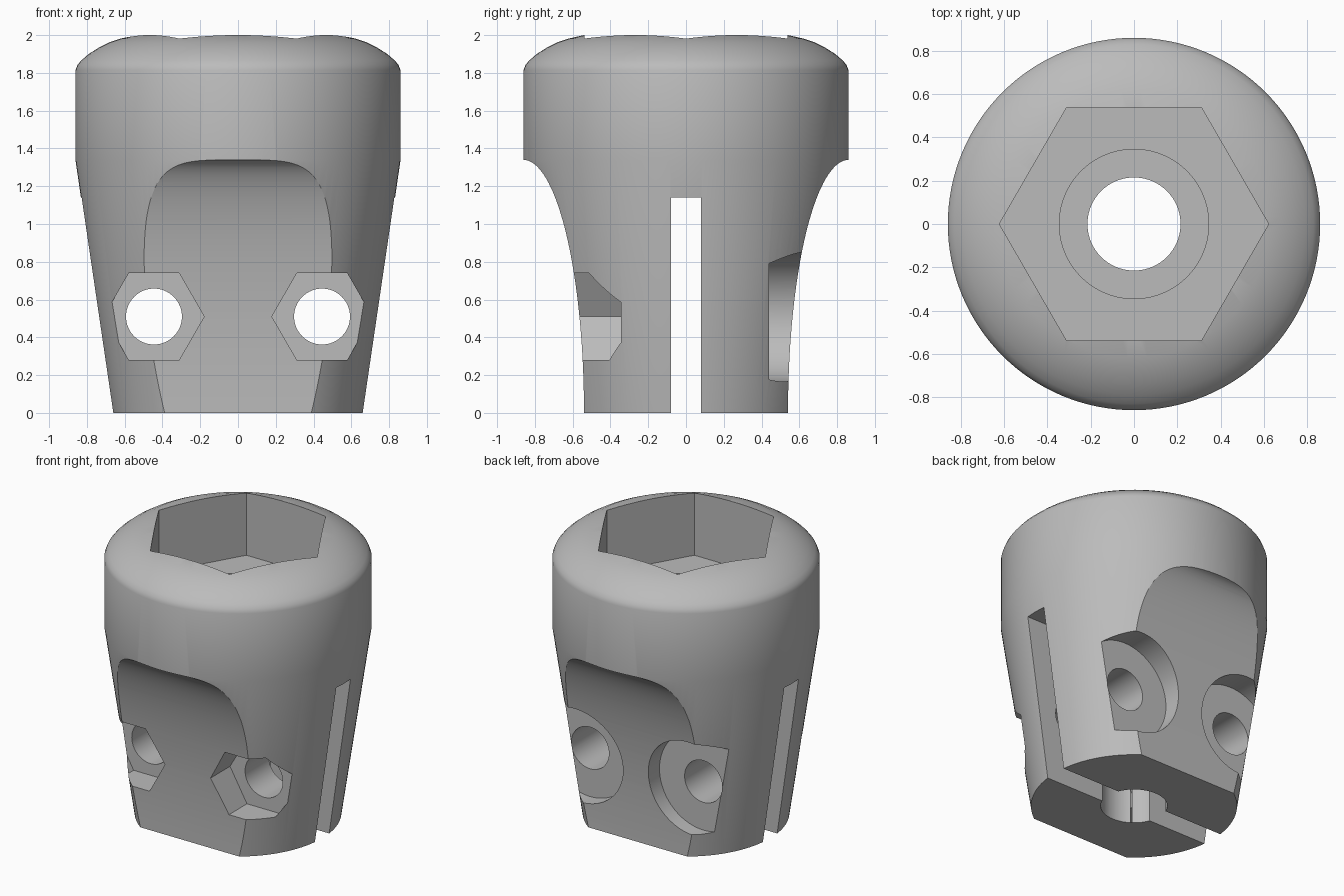
import bpy, bmesh, math
from mathutils import Vector

cube = bpy.data.objects.get("Cube")
if cube:
    bpy.data.objects.remove(cube, do_unlink=True)

SEGMENTS = 128


def make_object(name, bm):
    bmesh.ops.recalc_face_normals(bm, faces=bm.faces)
    mesh = bpy.data.meshes.new(name)
    bm.to_mesh(mesh)
    bm.free()
    obj = bpy.data.objects.new(name, mesh)
    bpy.context.collection.objects.link(obj)
    return obj


def lathe(name, profile):
    """Revolve (radius, height) points about z."""
    bm = bmesh.new()
    verts = [bm.verts.new((r, 0, z)) for r, z in profile]
    edges = [bm.edges.new(pair) for pair in zip(verts, verts[1:])]
    bmesh.ops.spin(bm, geom=verts + edges, cent=(0, 0, 0), axis=(0, 0, 1),
                   angle=math.tau, steps=SEGMENTS)
    bmesh.ops.remove_doubles(bm, verts=bm.verts, dist=1e-5)
    return make_object(name, bm)


def prism(name, points, sweep):
    """Extrude a flat outline along a sweep vector."""
    bm = bmesh.new()
    face = bm.faces.new([bm.verts.new(p) for p in points])
    out = bmesh.ops.extrude_face_region(bm, geom=[face])
    moved = [v for v in out["geom"] if isinstance(v, bmesh.types.BMVert)]
    bmesh.ops.translate(bm, verts=moved, vec=Vector(sweep))
    return make_object(name, bm)


def polygon(radius, sides):
    return [(radius * math.cos(math.tau * i / sides),
             radius * math.sin(math.tau * i / sides)) for i in range(sides)]


def upright(name, radius, sides, z0, z1):
    return prism(name, [(x, y, z0) for x, y in polygon(radius, sides)], (0, 0, z1 - z0))


def crosswise(name, cx, cz, radius, sides, y0, y1):
    return prism(name, [(cx + x, y0, cz + z) for x, z in polygon(radius, sides)],
                 (0, y1 - y0, 0))


# Tapered body with a domed shoulder
body = lathe("clamp_body", [
    (0, 0), (0.665, 0), (0.86, 1.335), (0.86, 1.815), (0.85, 1.842), (0.83, 1.866),
    (0.79, 1.9), (0.74, 1.932), (0.68, 1.962), (0.62, 1.982), (0.54, 2.0), (0, 2.0)])

# Top hex socket, its counterbore and the central bore
cutters = [
    upright("socket_cutter", 0.622, 6, 1.54, 2.3),
    upright("counterbore_cutter", 0.345, SEGMENTS, 1.4, 1.7),
    upright("bore_cutter", 0.215, SEGMENTS, -0.2, 1.6),
]

# Slot that splits the lower half into two jaws
cutters.append(prism("slot_cutter", [(-1.2, -0.08, -0.2), (-1.2, 0.08, -0.2),
                                     (-1.2, 0.08, 1.14), (-1.2, -0.08, 1.14)], (2.4, 0, 0)))

# Elliptical scoops on front and back
for side, label in ((-1, "front"), (1, "back")):
    arc = [(0.862 - 0.322 * math.cos(t), 1.34 * math.sin(t))
           for t in (math.pi / 2 * i / 40 for i in range(41))]
    outline = [(0.54, -0.2)] + arc + [(1.2, 1.34), (1.2, -0.2)]
    cutters.append(prism(label + "_scoop_cutter",
                         [(-1.2, side * y, z) for y, z in outline], (2.4, 0, 0)))

# Bolt holes with hex nut pockets in front and round head pockets behind
for side, label in ((-1, "right"), (1, "left")):
    x, z = side * 0.445, 0.51
    cutters += [
        crosswise(label + "_bolt_cutter", x, z, 0.148, 64, -1.2, 1.2),
        crosswise(label + "_nut_cutter", x, z, 0.266, 6, -1.2, -0.345),
        crosswise(label + "_head_cutter", x, z, 0.345, SEGMENTS, 0.44, 1.2),
    ]

bpy.ops.object.select_all(action="DESELECT")
bpy.context.view_layer.objects.active = body
body.select_set(True)
for cutter in cutters:
    cutter.hide_render = True
    mod = body.modifiers.new(cutter.name, "BOOLEAN")
    mod.operation = "DIFFERENCE"
    mod.solver = "EXACT"
    mod.object = cutter
    bpy.ops.object.modifier_apply(modifier=mod.name)
    bpy.data.objects.remove(cutter, do_unlink=True)

# Single grey material
grey = bpy.data.materials.new("plain_grey")
grey.use_nodes = True
color = (0.5, 0.5, 0.5, 1)
grey.diffuse_color = color
grey.node_tree.nodes["Principled BSDF"].inputs["Base Color"].default_value = color
body.data.materials.clear()
body.data.materials.append(grey)
for face in body.data.polygons:
    face.material_index = 0

bpy.ops.object.shade_smooth_by_angle(angle=math.radians(30))
